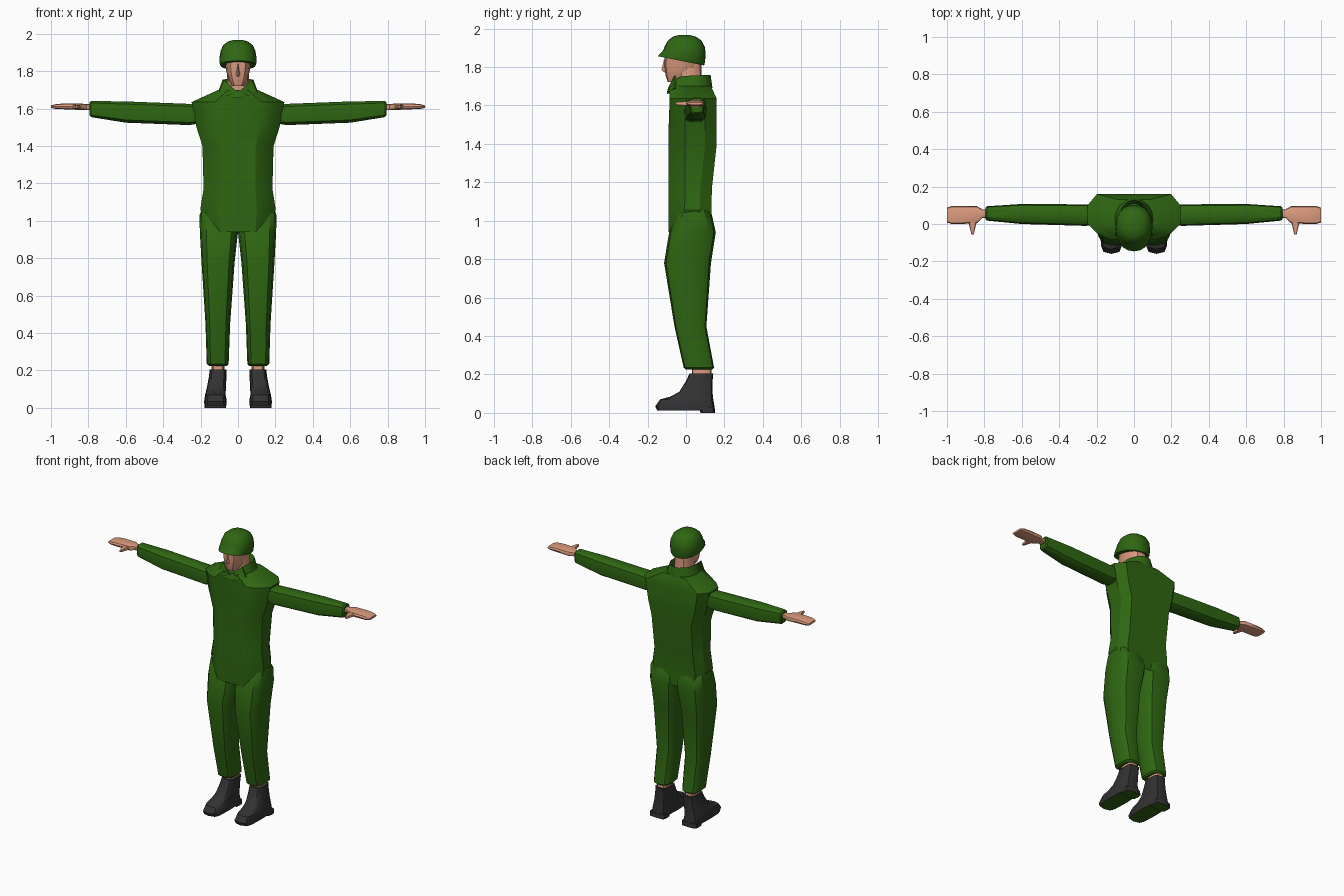
import bpy, bmesh, math
from mathutils import Vector


def material(name, rgb):
    m = bpy.data.materials.new(name)
    m.diffuse_color = (*rgb, 1)
    return m


GREEN = material("uniform green", (0.028, 0.135, 0.006))
SKIN = material("skin", (0.72, 0.33, 0.21))
BLACK = material("boot black", (0.032, 0.032, 0.034))


def oval(lo_a, hi_a, lo_b, hi_b, n=12, power=0.6):
    """Rounded-box outline in two coordinates; low power is boxier."""
    pts = []
    for i in range(n):
        t = 2 * math.pi * i / n
        c, s = math.cos(t), math.sin(t)
        a = math.copysign(abs(c) ** power, c) if abs(c) > 1e-6 else 0
        b = math.copysign(abs(s) ** power, s) if abs(s) > 1e-6 else 0
        pts.append(((lo_a + hi_a + a * (hi_a - lo_a)) / 2,
                    (lo_b + hi_b + b * (hi_b - lo_b)) / 2))
    return pts


def loft(name, rings, mat, mirror=False, caps=True, angle=35):
    """Skin a list of equal-length point rings."""
    bm = bmesh.new()
    rows = [[bm.verts.new(p) for p in r] for r in rings]
    n = len(rows[0])
    for a, b in zip(rows, rows[1:]):
        for i in range(n):
            j = (i + 1) % n
            bm.faces.new((a[i], a[j], b[j], b[i]))
    if caps:
        bm.faces.new(rows[0])
        bm.faces.new(rows[-1])
    bmesh.ops.recalc_face_normals(bm, faces=bm.faces)
    me = bpy.data.meshes.new(name)
    bm.to_mesh(me)
    bm.free()
    me.materials.append(mat)
    ob = bpy.data.objects.new(name, me)
    bpy.context.collection.objects.link(ob)
    bpy.ops.object.select_all(action='DESELECT')
    ob.select_set(True)
    bpy.context.view_layer.objects.active = ob
    bpy.ops.object.shade_smooth_by_angle(angle=math.radians(angle))
    if mirror:
        ob.modifiers.new("mirror", 'MIRROR').use_mirror_merge = False
    return ob


def upright(rows, n=12, power=0.6):
    """Rows of z, x range, y range."""
    return [[(x, y, z) for x, y in oval(x0, x1, y0, y1, n, power)]
            for z, x0, x1, y0, y1 in rows]


def sideways(rows, n=10, power=0.6):
    """Rows of x, y range, z range."""
    return [[(x, y, z) for y, z in oval(y0, y1, z0, z1, n, power)]
            for x, y0, y1, z0, z1 in rows]


# Jacket: chamfered outline, flat front and back
def jacket_ring(z, w, yf, yb, lift=0.0):
    half = [(0.5 * w, yf, z), (0.8 * w, yf + 0.035, z + lift / 2),
            (w, yf + 0.085, z + lift), (w, yb - 0.06, z + lift), (0.8 * w, yb, z)]
    return half + [(-x, y, h) for x, y, h in reversed(half)]


loft("jacket", [jacket_ring(*r) for r in (
    (0.94, 0.185, -0.09, 0.135, 0.08), (1.06, 0.202, -0.092, 0.132),
    (1.17, 0.184, -0.09, 0.135), (1.40, 0.19, -0.09, 0.16),
    (1.50, 0.222, -0.09, 0.16), (1.635, 0.248, -0.085, 0.16),
    (1.70, 0.105, -0.085, 0.13))], GREEN, angle=30)


# Collar: open at the front, with a folded inner wall
def collar_ring(w, y0, y1, z, rise, dip):
    ring = []
    for i in range(16):
        t = 2 * math.pi * i / 16
        c = math.cos(t)
        ring.append((w * math.sin(t), (y0 + y1) / 2 - c * (y1 - y0) / 2,
                     z - rise * c - dip * max(0, c) ** 4))
    return ring


loft("collar", [collar_ring(0.112, -0.10, 0.138, 1.675, 0.015, 0),
                collar_ring(0.082, -0.085, 0.128, 1.755, 0.004, 0.06),
                collar_ring(0.07, -0.06, 0.11, 1.70, 0.01, 0.03)],
     GREEN, caps=False)

# Folded collar points
flap = [(0.004, -0.094, 1.69), (0.055, -0.099, 1.668),
        (0.102, -0.06, 1.69), (0.074, -0.062, 1.752)]
loft("collar_flap", [flap, [(x, y + 0.009, z) for x, y, z in flap]], GREEN, mirror=True)

# Sleeves
loft("sleeve", sideways([
    (0.20, -0.005, 0.10, 1.52, 1.615), (0.26, -0.01, 0.105, 1.51, 1.627),
    (0.60, 0.0, 0.107, 1.523, 1.640), (0.785, 0.018, 0.095, 1.553, 1.642),
    (0.793, 0.025, 0.088, 1.562, 1.636)]), GREEN, mirror=True)

# Hands with thumbs
loft("hand", sideways([
    (0.77, 0.035, 0.078, 1.592, 1.624), (0.81, 0.032, 0.078, 1.592, 1.624),
    (0.84, 0.004, 0.095, 1.592, 1.628), (0.93, 0.0, 0.096, 1.596, 1.628),
    (0.975, 0.0, 0.096, 1.598, 1.624), (1.0, 0.008, 0.088, 1.603, 1.617)]),
    SKIN, mirror=True)
loft("thumb", [[(x, y, z) for x, z in oval(x0, x1, z0, z1, 8)]
               for y, x0, x1, z0, z1 in (
    (0.03, 0.835, 0.895, 1.598, 1.622), (-0.003, 0.845, 0.882, 1.598, 1.622),
    (-0.035, 0.852, 0.874, 1.60, 1.62), (-0.055, 0.856, 0.870, 1.603, 1.617))],
    SKIN, mirror=True)

# Trouser legs
loft("trouser_leg", upright([
    (0.225, 0.06, 0.155, 0.0, 0.135), (0.235, 0.05, 0.167, -0.012, 0.146),
    (0.45, 0.042, 0.174, -0.06, 0.106), (0.78, 0.018, 0.195, -0.114, 0.13),
    (0.94, 0.0, 0.204, -0.088, 0.155), (1.03, 0.0, 0.206, -0.05, 0.135),
    (1.07, 0.02, 0.19, -0.03, 0.11)]), GREEN, mirror=True)

# Ankles
loft("ankle", upright([(0.19, 0.072, 0.142, 0.03, 0.132),
                       (0.24, 0.072, 0.142, 0.03, 0.132)]), SKIN, mirror=True)

# Boots with green undersides
boot = loft("boot", upright([
    (0.012, 0.062, 0.180, -0.150, 0.148), (0.035, 0.060, 0.181, -0.160, 0.148),
    (0.070, 0.066, 0.176, -0.135, 0.142), (0.085, 0.066, 0.172, -0.08, 0.140),
    (0.110, 0.064, 0.166, -0.035, 0.138), (0.165, 0.062, 0.156, 0.0, 0.138),
    (0.205, 0.061, 0.151, 0.018, 0.142)], power=0.5), BLACK, mirror=True)
heel = loft("boot_heel", upright([
    (0.0, 0.064, 0.180, 0.075, 0.152), (0.03, 0.064, 0.180, 0.07, 0.149)],
    power=0.4), BLACK, mirror=True)
for ob in (boot, heel):
    ob.data.materials.append(GREEN)
    for p in ob.data.polygons:
        if p.normal.z < -0.9:
            p.material_index = 1

# Neck, head and nose
loft("neck", upright([(1.66, -0.06, 0.06, -0.05, 0.085),
                      (1.82, -0.058, 0.058, -0.05, 0.08)], power=0.8), SKIN)
loft("head", upright([
    (1.722, -0.032, 0.032, -0.095, -0.02), (1.755, -0.050, 0.050, -0.106, 0.04),
    (1.80, -0.063, 0.063, -0.113, 0.075), (1.87, -0.072, 0.072, -0.112, 0.08)],
    power=0.75), SKIN)
loft("nose", [[(-w, -0.10, z), (0, y, z), (w, -0.10, z)] for z, w, y in (
    (1.772, 0.012, -0.112), (1.785, 0.016, -0.128), (1.84, 0.008, -0.114))], SKIN)


# Helmet: dome over a rim that dips toward the back
def helmet_ring(w, y0, y1, z0, z1):
    return [(x, y, z0 + (z1 - z0) * (y - y0) / (y1 - y0))
            for x, y in oval(-w, w, y0, y1, 20, 0.9)]


loft("helmet", [helmet_ring(*r) for r in (
    (0.094, -0.146, 0.094, 1.856, 1.808), (0.099, -0.138, 0.099, 1.866, 1.825),
    (0.098, -0.118, 0.102, 1.888, 1.87), (0.093, -0.110, 0.098, 1.91, 1.905),
    (0.080, -0.094, 0.080, 1.938, 1.938), (0.055, -0.068, 0.05, 1.958, 1.958),
    (0.025, -0.036, 0.018, 1.967, 1.967))], GREEN, angle=50)
